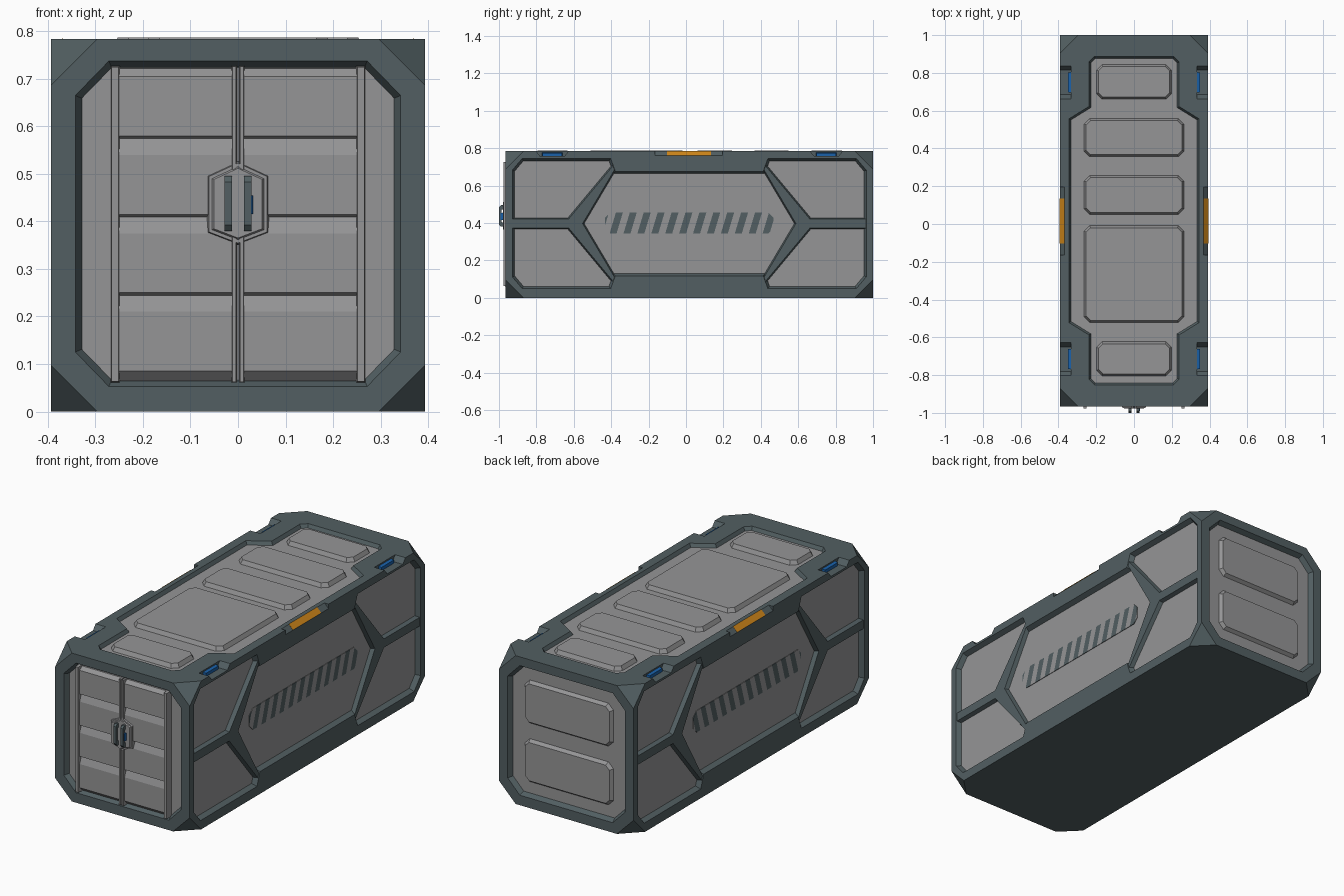
import bpy, bmesh, math
from mathutils import Vector

if "Cube" in bpy.data.objects:
    bpy.data.objects.remove(bpy.data.objects["Cube"])

HX, Y0, Y1, H = 0.393, -0.965, 1.0, 0.784   # shell extents
C, M = 0.0175, 0.397                        # centre of the long axis, mid height


def material(name, rgb):
    m = bpy.data.materials.new(name)
    m.diffuse_color = (*rgb, 1)
    m.use_nodes = True
    m.node_tree.nodes["Principled BSDF"].inputs["Base Color"].default_value = m.diffuse_color
    return m


TEAL = material("dark_teal_metal", (0.084, 0.114, 0.122))
GREY = material("grey_panel", (0.30, 0.30, 0.305))
ORANGE = material("orange_marker", (0.62, 0.24, 0.01))
BLUE = material("blue_light", (0.01, 0.12, 0.40))

# face frames: (u, v, outward distance) -> world
FACES = {
    "front": lambda u, v, d: (u, Y0 - d, v),
    "back": lambda u, v, d: (u, Y1 + d, v),
    "right": lambda u, v, d: (HX + d, u, v),
    "left": lambda u, v, d: (-HX - d, u, v),
    "top": lambda u, v, d: (u, v, H + d),
}


def inset(pts, t):
    """Offset a counter-clockwise outline inward by t."""
    out, n = [], len(pts)
    for i in range(n):
        a, b, c = (Vector(pts[(i + k) % n]) for k in (-1, 0, 1))
        e1, e2 = (b - a).normalized(), (c - b).normalized()
        n1, n2 = Vector((-e1.y, e1.x)), Vector((-e2.y, e2.x))
        p = b + (n1 + n2) * (t / (1 + n1.dot(n2)))
        out.append((p.x, p.y))
    return out


def prism(face, pts, d0, d1, t=0.0, t0=0.0):
    """Two loops: outline inset t0 at depth d0 and inset t at depth d1."""
    f = FACES[face]
    return ([f(u, v, d0) for u, v in inset(pts, t0)],
            [f(u, v, d1) for u, v in inset(pts, t)])


def make(name, solids, mat):
    bm = bmesh.new()
    for a, b in solids:
        va, vb = [bm.verts.new(p) for p in a], [bm.verts.new(p) for p in b]
        n = len(va)
        bm.faces.new(va[::-1])
        bm.faces.new(vb)
        for i in range(n):
            j = (i + 1) % n
            bm.faces.new((va[i], va[j], vb[j], vb[i]))
    bmesh.ops.recalc_face_normals(bm, faces=bm.faces)
    me = bpy.data.meshes.new(name)
    bm.to_mesh(me)
    bm.free()
    me.materials.append(mat)
    ob = bpy.data.objects.new(name, me)
    bpy.context.collection.objects.link(ob)
    return ob


def quad(q, cu=0.0, cv=0.0):
    """Mirror a first-quadrant chain into a full counter-clockwise outline."""
    half = q + [(-u, v) for u, v in q[::-1]]
    return [(cu + u, cv + v) for u, v in half + [(-u, -v) for u, v in half]]


def chamfered(u0, u1, v0, v1, c):
    hu, hv = (u1 - u0) / 2, (v1 - v0) / 2
    return quad([(hu, hv - c), (hu - c, hv)], (u0 + u1) / 2, (v0 + v1) / 2)


def rect(u0, u1, v0, v1):
    return [(u0, v0), (u1, v0), (u1, v1), (u0, v1)]


def flip_x(solid):
    return tuple([(-x, y, z) for x, y, z in loop] for loop in solid)


def both(solids):
    return solids + [flip_x(s) for s in solids]


# recess outlines
END = quad([(0.343, 0.27), (0.272, 0.343)], 0, 0.395)
SIDE = quad([(0.947, 0.285), (0.893, 0.349), (0.42, 0.349), (0.395, 0.28)], C, M)
TOP = quad([(0.345, 0.54), (0.24, 0.605), (0.24, 0.84), (0.21, 0.87)], 0, C)
RECESS = [("front", END, 0.025, 0.015), ("back", END, 0.025, 0.015),
          ("right", SIDE, 0.025, 0.014), ("left", SIDE, 0.025, 0.014),
          ("top", TOP, 0.018, 0.012)]

# shell: box with its eight corners cut off
bm = bmesh.new()
K = 0.097
for x in (-HX, HX):
    for y in (Y0, Y1):
        for z in (0, H):
            sx, sy, sz = (-1 if x > 0 else 1), (-1 if y > 0 else 1), (-1 if z > 0 else 1)
            for p in ((x + sx * K, y, z), (x, y + sy * K, z), (x, y, z + sz * K)):
                bm.verts.new(p)
bmesh.ops.convex_hull(bm, input=bm.verts)
bmesh.ops.dissolve_limit(bm, angle_limit=0.01, verts=bm.verts, edges=bm.edges)
bmesh.ops.recalc_face_normals(bm, faces=bm.faces)
me = bpy.data.meshes.new("container_frame")
bm.to_mesh(me)
bm.free()
me.materials.append(TEAL)
frame = bpy.data.objects.new("container_frame", me)
bpy.context.collection.objects.link(frame)

# cutters: panel recesses, edge notches and middle chamfers
cuts = [prism(f, o, 0.003, -d - 0.001, t, -0.001) for f, o, d, t in RECESS]
for cy in (0.75, -0.715):
    prof = [(cy - 0.065, 0.757), (cy + 0.065, 0.757), (cy + 0.092, 0.79), (cy - 0.092, 0.79)]
    cuts += both([([(0.333, y, z) for y, z in prof], [(0.41, y, z) for y, z in prof])])
tri = [(0.366, 0.787), (0.396, 0.757), (0.41, 0.757), (0.41, 0.80), (0.366, 0.80)]
cuts += both([([(x, -0.165, z) for x, z in tri], [(x, 0.195, z) for x, z in tri])])
cutter = make("recess_cutter", cuts, TEAL)
cutter.hide_render = True
cutter.hide_viewport = True
cutter.display_type = 'WIRE'
mod = frame.modifiers.new("recesses", 'BOOLEAN')
mod.operation, mod.solver, mod.object = 'DIFFERENCE', 'EXACT', cutter

# grey sheets on the recess floors
for f, o, d, t in RECESS:
    make(f + "_panel", [prism(f, o, -d - 0.012, -d, t - 0.001, t - 0.001)], GREY)

# raised roof plates
roof = [(0.2, 0.66, 0.845), (0.265, 0.355, 0.56), (0.265, 0.05, 0.258),
        (0.265, -0.522, -0.008), (0.2, -0.805, -0.622)]
make("roof_plates", [prism("top", chamfered(-w, w, a, b, 0.03), -0.02, 0.003, 0.012)
                     for w, a, b in roof], GREY)

# raised plates on the back wall
make("back_plates", [prism("back", chamfered(-0.26, 0.26, a, b, 0.03), -0.027, -0.008, 0.014)
                     for a, b in ((0.435, 0.665), (0.125, 0.355))], GREY)

# side struts and hazard stripe strips
arrow = [(0.37, 0.32), (0.56, 0), (0.37, -0.32), (0.41, -0.32), (0.65, -0.032),
         (0.97, -0.032), (0.97, 0.032), (0.65, 0.032), (0.41, 0.32)]
strut_r = [(C + u, M + v) for u, v in arrow]
strut_l = [(C - u, M + v) for u, v in arrow[::-1]]
SLANT, STEP = 0.3, 0.0372
for f in ("right", "left"):
    make(f + "_struts", [prism(f, s, -0.03, -0.004, 0.009) for s in (strut_r, strut_l)], TEAL)
    strip = make(f + "_hazard_strip",
                 [prism(f, chamfered(C - 0.45, C + 0.45, 0.343, 0.457, 0.028), -0.03, -0.022)], GREY)
    strip.data.materials.append(TEAL)
    bm = bmesh.new()
    bm.from_mesh(strip.data)
    for i in range(-13, 14):
        bmesh.ops.bisect_plane(bm, geom=bm.verts[:] + bm.edges[:] + bm.faces[:], dist=1e-5,
                               plane_co=(0, C + i * STEP, 0.4), plane_no=(0, 1, -SLANT))
    for fc in bm.faces:
        p = fc.calc_center_median()
        s = (p.y - C - SLANT * (p.z - 0.4)) / STEP
        fc.material_index = 1 if math.floor(s) % 2 else 0
    bm.to_mesh(strip.data)
    bm.free()

# corner lights in the roof notches
lights = [prism("right", rect(cy - 0.055, cy + 0.055, 0.75, 0.777), -0.065, -0.043, 0.003)
          for cy in (0.75, -0.715)]
make("blue_corner_lights", both(lights), BLUE)

# orange markers on the middle chamfers
sl = [(0.368, 0.7845), (0.3925, 0.760), (0.387, 0.756), (0.364, 0.778)]
sl = [(x + 0.001, z + 0.001) for x, z in sl]
make("orange_edge_markers",
     both([([(x, -0.102, z) for x, z in sl], [(x, 0.134, z) for x, z in sl])]), ORANGE)

# double doors with stepped slats
prof = [(0.06, -0.03), (0.065, -0.02), (0.085, 0)]
for z in (0.21, 0.375, 0.54):
    prof += [(z, 0), (z + 0.034, -0.012), (z + 0.04, 0)]
prof += [(0.705, 0), (0.722, -0.018), (0.722, -0.03)]
fr = FACES["front"]
make("door_leaves", both([([fr(0.012, z, d) for z, d in prof],
                           [fr(0.25, z, d) for z, d in prof])]), GREY)

# hinge posts and meeting posts
make("door_posts", both([prism("front", rect(0.248, 0.269, 0.06, 0.728), -0.03, 0.012, 0.003),
                         prism("front", rect(0.002, 0.014, 0.06, 0.728), -0.03, 0.01, 0.002)]), GREY)

# lock plate, handles and lock light
hexa = [(0, 0.35), (0.065, 0.375), (0.065, 0.497), (0, 0.527), (-0.065, 0.497), (-0.065, 0.375)]
make("lock_plate", [prism("front", hexa, -0.01, 0.008, 0.004),
                    prism("front", inset(hexa, 0.010), 0.007, 0.013, 0.004)], GREY)
grip = [(0.38, 0.01), (0.38, 0.025), (0.392, 0.035), (0.483, 0.035), (0.495, 0.025),
        (0.495, 0.01), (0.475, 0.01), (0.470, 0.022), (0.405, 0.022), (0.400, 0.01)]
make("door_handles", both([([fr(0.013, z, d) for z, d in grip],
                            [fr(0.028, z, d) for z, d in grip])]), TEAL)
make("lock_light", [prism("front", rect(0.0265, 0.032, 0.415, 0.455), 0.01, 0.026, 0.001)], BLUE)
